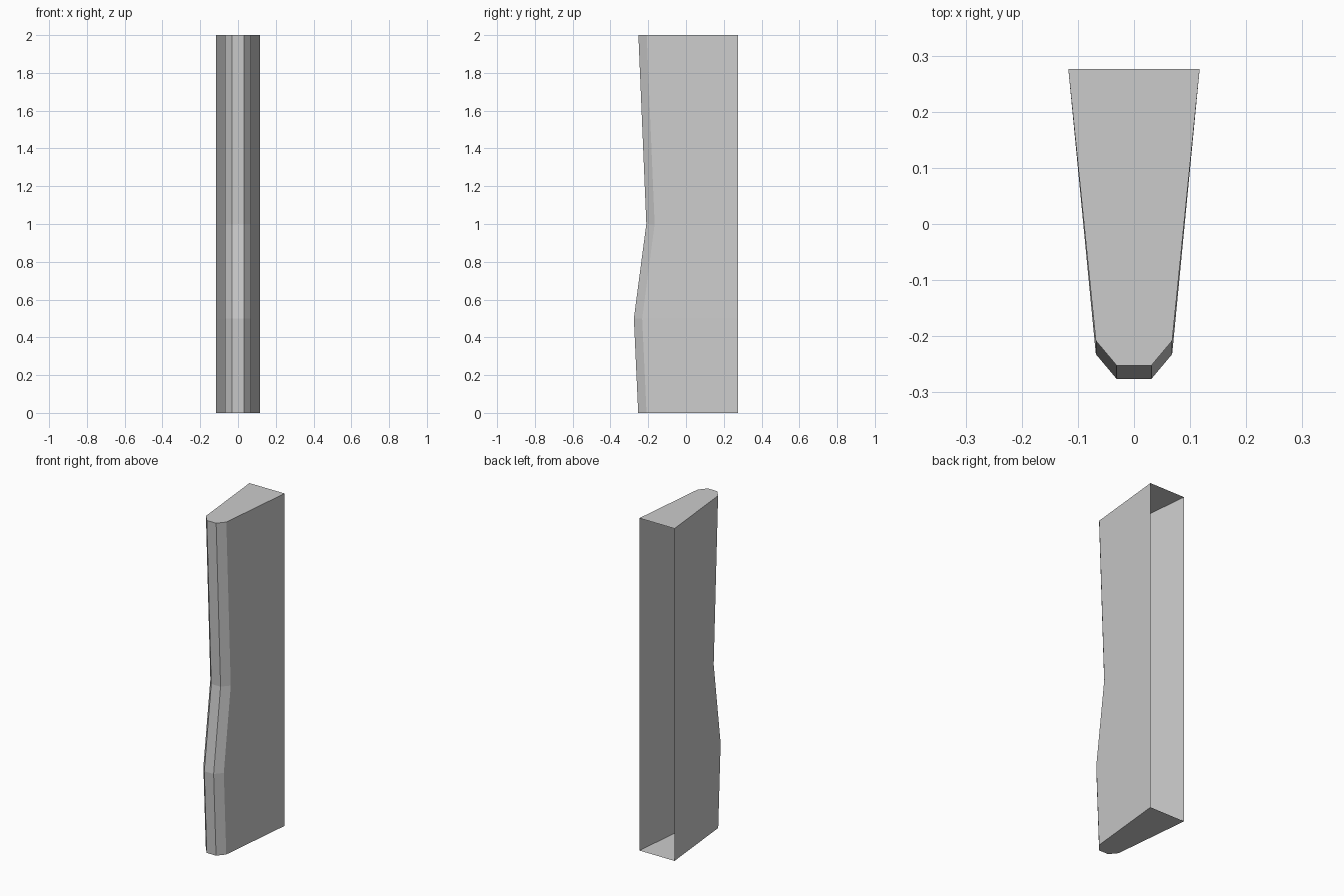
import bpy
import bmesh

if "Cube" in bpy.data.objects:
    bpy.data.objects.remove(bpy.data.objects["Cube"])

BACK_Y, BACK_X = 0.276, 0.117
CORNER_X, NOSE_X, CHAMFER = 0.068, 0.031, 0.044
# front edge profile: (height, y of the nose)
PROFILE = [(0.0, -0.253), (0.5, -0.276), (1.0, -0.21), (2.0, -0.252)]

bm = bmesh.new()


def section(z, y):
    """Open tapered outline, running from the left back edge to the right."""
    half = [(BACK_X, BACK_Y), (CORNER_X, y + CHAMFER), (NOSE_X, y)]
    outline = [(-px, py) for px, py in half] + half[::-1]
    return [bm.verts.new((px, py, z)) for px, py in outline]


rings = [section(z, y) for z, y in PROFILE]

# side and nose faces; the back stays open
for low, high in zip(rings, rings[1:]):
    for i in range(5):
        bm.faces.new((low[i], low[i + 1], high[i + 1], high[i]))

# bottom and top caps
bm.faces.new(rings[0][::-1])
bm.faces.new(rings[-1])

mesh = bpy.data.meshes.new("pillar_shell")
bm.to_mesh(mesh)
bm.free()
pillar = bpy.data.objects.new("pillar_shell", mesh)
bpy.context.collection.objects.link(pillar)
